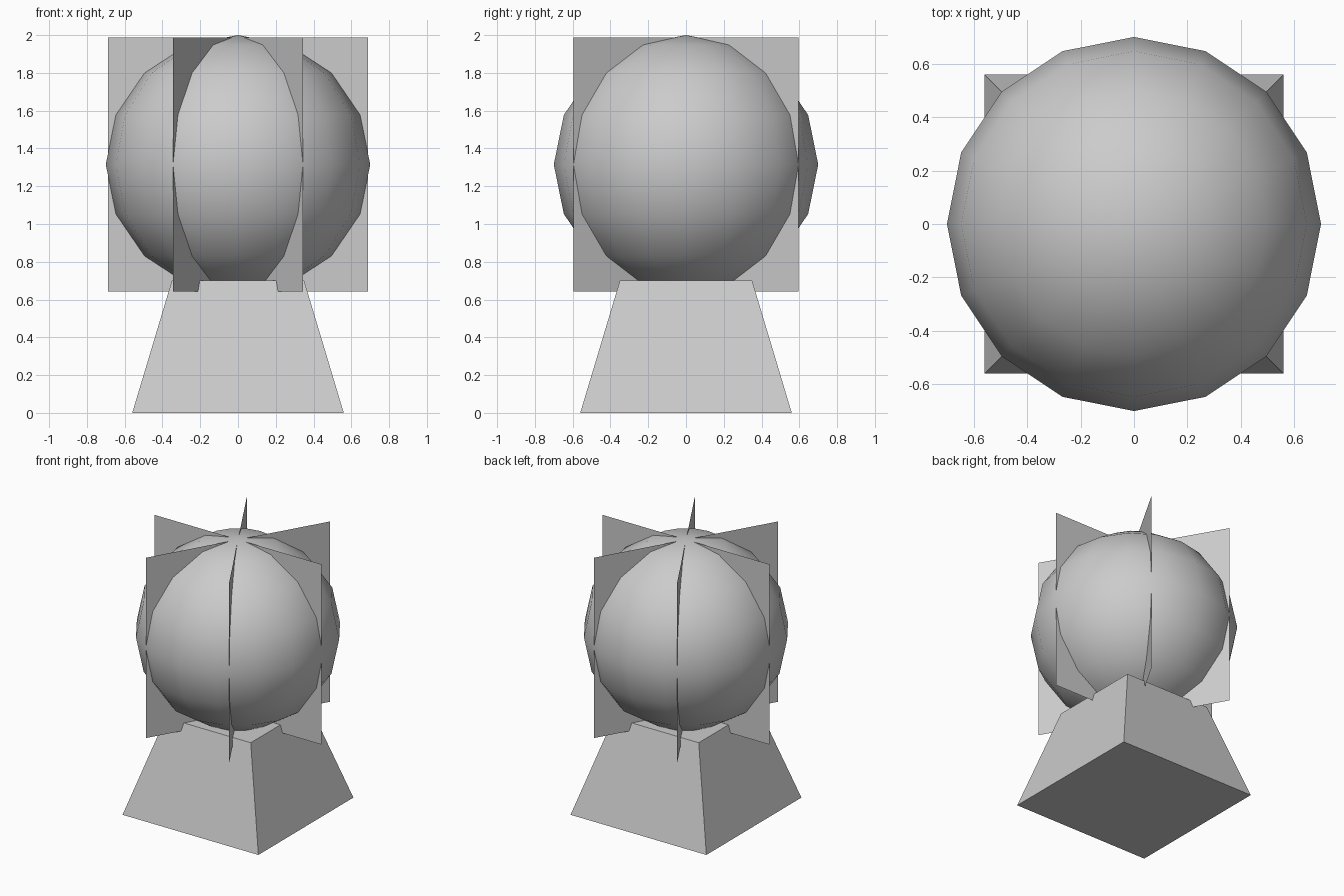
import bpy, bmesh, math

if "Cube" in bpy.data.objects:
    bpy.data.objects.remove(bpy.data.objects["Cube"])

# tapered square plinth
bpy.ops.mesh.primitive_cone_add(vertices=4, radius1=0.56 * math.sqrt(2), radius2=0.35 * math.sqrt(2),
                                depth=0.70, location=(0, 0, 0.35), rotation=(0, 0, math.pi / 4))
bpy.context.object.name = "plinth"

# smooth low-poly globe, very slightly squashed
bpy.ops.mesh.primitive_uv_sphere_add(segments=16, ring_count=8, radius=0.70, location=(0, 0, 1.315))
globe = bpy.context.object
globe.name = "globe"
globe.scale.z = 0.685 / 0.70
bpy.ops.object.shade_smooth()

# three crossing flat sheets give six fins around the globe
for i in range(3):
    bpy.ops.mesh.primitive_plane_add(size=2, location=(0, 0, 1.315))
    fin = bpy.context.object
    fin.name = f"fin_sheet_{i + 1}"
    fin.scale = (0.687, 0.672, 1)
    fin.rotation_euler = (math.pi / 2, 0, i * math.pi / 3)
